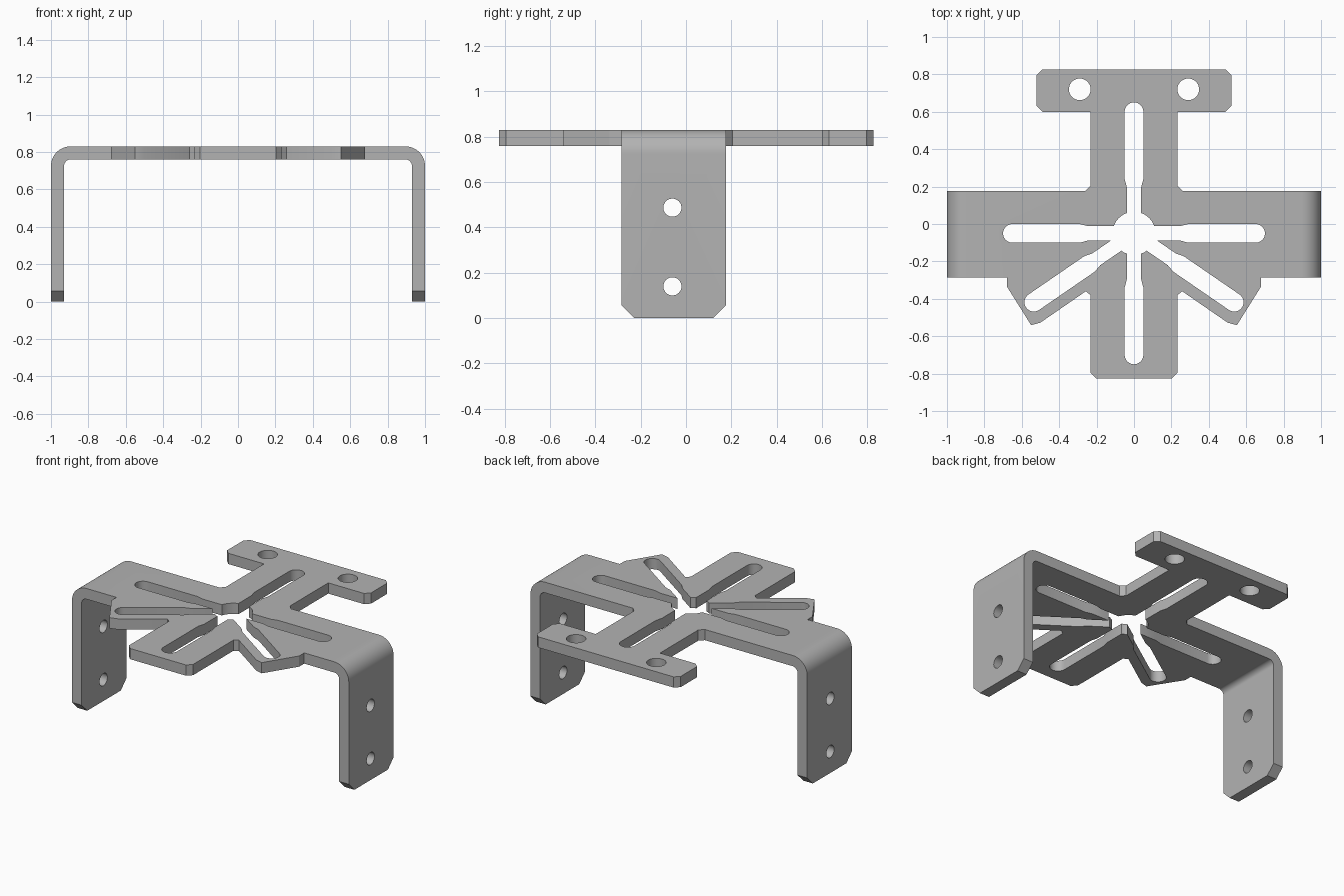
import bpy, bmesh, math
from mathutils import Vector

if "Cube" in bpy.data.objects:
    bpy.data.objects.remove(bpy.data.objects["Cube"])

TOP, THICK, R = 0.83, 0.07, 0.105      # plate top height, sheet thickness, outer bend radius
BEND = 1.0 - R                         # where the bend starts
ARC = R * math.pi / 2
LEG_END = BEND + ARC + TOP - R         # unrolled length of one arm

steel = bpy.data.materials.new("grey steel")
steel.diffuse_color = (0.45, 0.45, 0.45, 1)
steel.use_nodes = True
steel.node_tree.nodes["Principled BSDF"].inputs["Base Color"].default_value = steel.diffuse_color


def circle(x, y, r, n=32):
    return [(x + r * math.cos(2 * math.pi * i / n), y + r * math.sin(2 * math.pi * i / n)) for i in range(n)]


def star_cutout():
    """Six stepped slots radiating from a round hub, as one loop."""
    narrow, wide, hub, reach = 0.038, 0.05, 0.115, 0.65
    angles = [math.radians(a) for a in (0, 90, 180, 214.5, 270, 325.5)]
    start = math.sqrt(hub ** 2 - narrow ** 2)
    half = math.asin(narrow / hub)
    pts = []
    for i, a in enumerate(angles):
        gap = (angles[(i + 1) % 6] - a) % (2 * math.pi)
        side = [(0.245, -narrow), (0.29, -wide)]
        cap = [(reach + wide * math.sin(t), -wide * math.cos(t))
               for t in (math.pi * k / 16 for k in range(17))]
        local = side[:1] + side[1:] + cap + [(0.29, wide), (0.245, narrow)]
        if gap < 2 * half:             # neighbouring slots meet outside the hub
            d = narrow / math.sin(gap / 2)
            local.append((d * math.cos(gap / 2), d * math.sin(gap / 2)))
        else:                          # arc of the hub between two slots
            n = max(2, int(gap / 0.15))
            for k in range(n + 1):
                t = half + (gap - 2 * half) * k / n
                local.append((hub * math.cos(t), hub * math.sin(t)))
        c, s = math.cos(a), math.sin(a)
        pts += [(x * c - y * s, x * s + y * c - 0.05) for x, y in local]
    return pts


# Right half of the unrolled sheet, from back to front
half_outline = [
    (0.49, 0.827), (0.52, 0.797), (0.52, 0.63), (0.49, 0.60),       # rear crossbar
    (0.232, 0.60), (0.232, 0.205), (0.26, 0.177),                   # rear neck
    (LEG_END - 0.058, 0.177), (LEG_END, 0.119),                     # side arm and leg
    (LEG_END, -0.227), (LEG_END - 0.058, -0.285),
    (0.678, -0.285), (0.678, -0.337), (0.55, -0.541), (0.50, -0.527),  # diagonal lug
    (0.258, -0.36), (0.232, -0.38), (0.232, -0.795), (0.202, -0.825)]  # front arm
outline = half_outline + [(-x, y) for x, y in reversed(half_outline)]

loops = [outline, star_cutout()]
for sx in (-1, 1):
    loops.append(circle(sx * 0.29, 0.72, 0.058))                    # crossbar holes
    for z in (0.14, 0.487):                                         # leg holes
        loops.append(circle(sx * (LEG_END - z), -0.06, 0.04))

# Fill the flat sheet and give it thickness
bm = bmesh.new()
for loop in loops:
    clean = [p for i, p in enumerate(loop) if (Vector(p) - Vector(loop[i - 1])).length > 1e-4]
    vs = [bm.verts.new((x, y, 0)) for x, y in clean]
    for i, v in enumerate(vs):
        bm.edges.new((vs[i - 1], v))
bmesh.ops.triangle_fill(bm, use_beauty=True, use_dissolve=False, edges=bm.edges[:], normal=(0, 0, 1))
bottom = bmesh.ops.extrude_face_region(bm, geom=bm.faces[:])["geom"]
bmesh.ops.translate(bm, verts=[v for v in bottom if isinstance(v, bmesh.types.BMVert)], vec=(0, 0, -THICK))

# Cut across the bend zones, then fold both arms down
STEPS = 12
for sx in (-1, 1):
    for k in range(STEPS + 1):
        bmesh.ops.bisect_plane(bm, geom=bm.verts[:] + bm.edges[:] + bm.faces[:], dist=1e-5,
                               plane_co=(sx * (BEND + ARC * k / STEPS), 0, 0), plane_no=(1, 0, 0))
for v in bm.verts:
    s, depth = abs(v.co.x), -v.co.z
    r = R - depth
    if s <= BEND:
        v.co.z = TOP - depth
        continue
    t = min((s - BEND) / R, math.pi / 2)
    v.co.x = math.copysign(BEND + r * math.sin(t), v.co.x)
    v.co.z = TOP - R + r * math.cos(t) - max(0, s - BEND - ARC)
bmesh.ops.recalc_face_normals(bm, faces=bm.faces[:])
bmesh.ops.dissolve_limit(bm, angle_limit=0.001, verts=bm.verts[:], edges=bm.edges[:])
bmesh.ops.triangulate(bm, faces=[f for f in bm.faces if len(f.verts) > 4])

mesh = bpy.data.meshes.new("bent_bracket")
bm.to_mesh(mesh)
bm.free()
mesh.materials.append(steel)
bracket = bpy.data.objects.new("bent_bracket", mesh)
bpy.context.collection.objects.link(bracket)
bpy.context.view_layer.objects.active = bracket
bracket.select_set(True)
bpy.ops.object.shade_smooth_by_angle(angle=math.radians(25))
